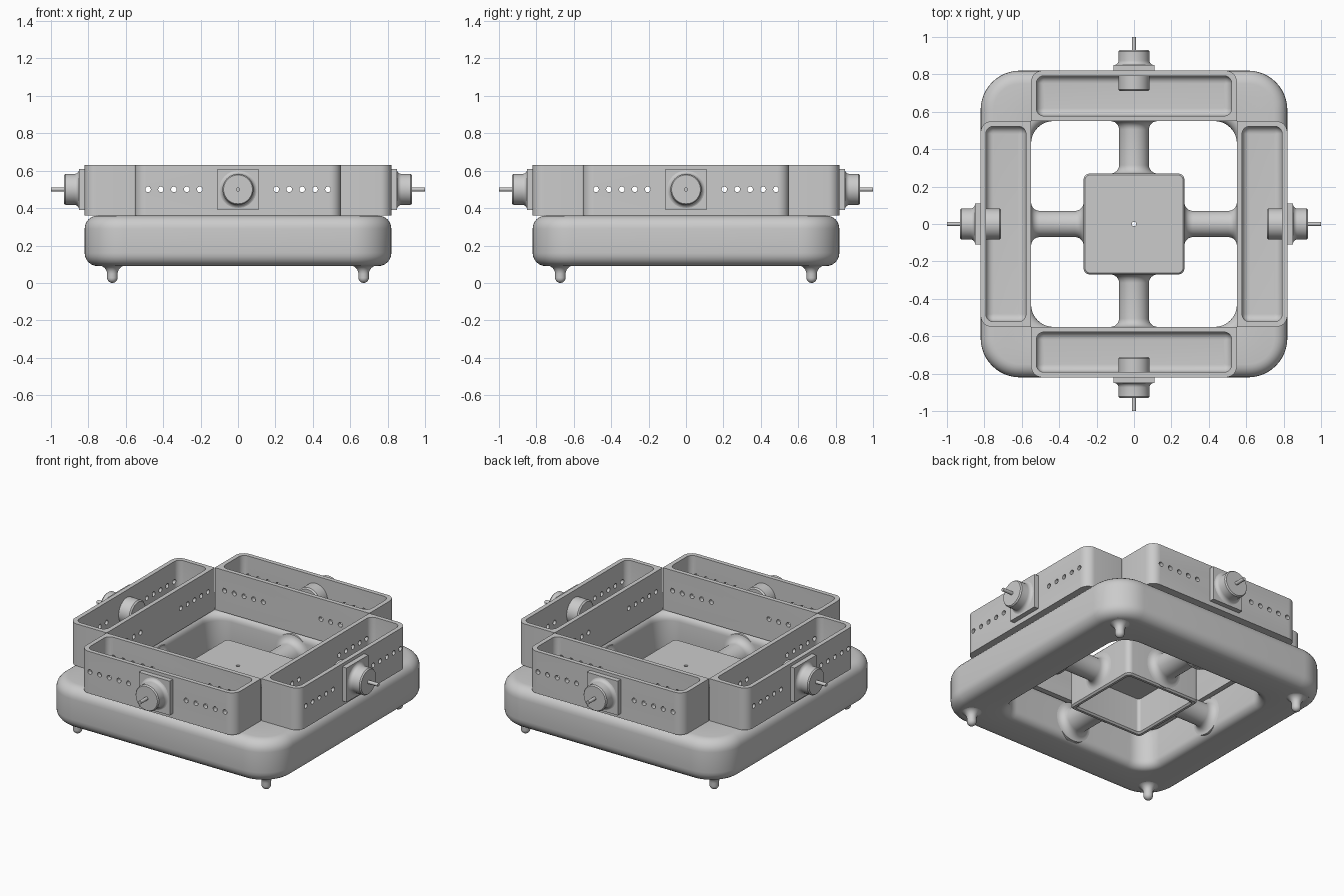
import bpy, bmesh
from math import sin, cos, pi, radians
from mathutils import Matrix, Vector

if "Cube" in bpy.data.objects:
    bpy.data.objects.remove(bpy.data.objects["Cube"])


def finish(name, bm):
    bmesh.ops.recalc_face_normals(bm, faces=bm.faces[:])
    me = bpy.data.meshes.new(name)
    bm.to_mesh(me)
    bm.free()
    ob = bpy.data.objects.new(name, me)
    bpy.context.collection.objects.link(ob)
    return ob


def smooth(ob, angle=35):
    bpy.ops.object.select_all(action='DESELECT')
    ob.select_set(True)
    bpy.context.view_layer.objects.active = ob
    bpy.ops.object.shade_smooth_by_angle(angle=radians(angle))


def rounded_rect(hx, hy, z, radii, n=8):
    # radii order: (+x+y, -x+y, -x-y, +x-y)
    pts = []
    for k, (sx, sy) in enumerate(((1, 1), (-1, 1), (-1, -1), (1, -1))):
        r = radii[k]
        for i in range(n + 1):
            a = k * pi / 2 + i / n * pi / 2
            pts.append((sx * (hx - r) + r * cos(a), sy * (hy - r) + r * sin(a), z))
    return pts


def loft(name, loops, closed):
    bm = bmesh.new()
    rings = [[bm.verts.new(p) for p in lp] for lp in loops]
    n = len(rings[0])
    pairs = list(zip(rings, rings[1:]))
    if closed:
        pairs.append((rings[-1], rings[0]))
    else:
        bm.faces.new(rings[0])
        bm.faces.new(rings[-1])
    for a, b in pairs:
        for i in range(n):
            j = (i + 1) % n
            bm.faces.new((a[i], a[j], b[j], b[i]))
    return finish(name, bm)


def lathe(name, profile, matrix, seg=40):
    loops = [[matrix @ Vector((r * cos(2 * pi * i / seg), r * sin(2 * pi * i / seg), z))
              for i in range(seg)] for r, z in profile]
    return loft(name, loops, False)


def arc(cx, cz, r, a0, a1, n=6):
    return [(cx + r * cos(radians(a0 + (a1 - a0) * i / n)),
             cz + r * sin(radians(a0 + (a1 - a0) * i / n))) for i in range(n + 1)]


def around(ob, count=4):
    # repeat a part around the z axis, sharing its mesh
    for k in range(1, count):
        c = ob.copy()
        c.name = f"{ob.name}_{k + 1}"
        c.matrix_world = Matrix.Rotation(k * 2 * pi / count, 4, 'Z')
        bpy.context.collection.objects.link(c)


# Base ring: rounded section carried round a rounded square
Z0, Z1, F = 0.09, 0.36, 0.07
section = (arc(.82 - F, Z0 + F, F, -90, 0) + arc(.82 - F, Z1 - F, F, 0, 90)
           + arc(.55 + .05, Z1 - .05, .05, 90, 180) + arc(.55 + .05, Z0 + .05, .05, 180, 270))
loops = []
for h, z in section:
    r = .21 - (.82 - h) if h > .7 else .12 + (h - .55)
    loops.append(rounded_rect(h, h, z, [r] * 4, 12))
smooth(loft("base_ring", loops, True))

# Central hub: open-bottomed box with a small hole in its top
hub = [(.012, .012, .355), (.262, .027, .355), (.27, .035, .347), (.27, .035, .10),
       (.26, .025, .09), (.245, .02, .09), (.235, .02, .10), (.235, .02, .32), (.012, .012, .32)]
smooth(loft("hub_box", [rounded_rect(h, h, z, [r] * 4) for h, r, z in hub], True))

# Flared arms between hub and ring
for axis, r in (("y", .08), ("x", .07)):
    f = .045
    prof = ([(r + f, .25)] + arc(r + f, .27 + f, f, -90, -180)
            + arc(r + f, .55 - f, f, 180, 90) + [(r + f, .57)])
    turn = Matrix.Rotation(-pi / 2, 4, 'X')
    if axis == "x":
        turn = Matrix.Rotation(pi / 2, 4, 'Z') @ turn
    arm = lathe("arm_" + axis, prof, Matrix.Translation((0, 0, .22)) @ turn)
    smooth(arm)
    around(arm, 2)

# Feet: flared pegs with round tips
foot_prof = ([(.001, 0)] + arc(0, .028, .028, -80, 0) + arc(.073, .048, .045, 180, 90) + [(.073, .11)])
foot = lathe("foot", foot_prof, Matrix.Translation((.672, .672, 0)), 24)
smooth(foot)
around(foot)

# Tray: open box, rounded on its outer corners
CY = -.685
outer_r = [.004, .004, .06, .06]
tray_loops = [rounded_rect(.55, .135, .36, outer_r), rounded_rect(.55, .135, .63, outer_r)]
tray_loops += [rounded_rect(.522, .107, .63, [.04] * 4)]
for d, z in arc(-.04, .425, .04, 0, -90):
    tray_loops.append(rounded_rect(.522 + d, .107 + d, z, [max(.04 + d, .008)] * 4))
tray = loft("tray", [[(x, y + CY, z) for x, y, z in lp] for lp in tray_loops], False)

# Rows of holes through both long walls of the tray
bm = bmesh.new()
for s in (-1, 1):
    for i in range(5):
        m = Matrix.Translation((s * (.205 + i * .069), CY, .5)) @ Matrix.Rotation(pi / 2, 4, 'X')
        bmesh.ops.create_cone(bm, cap_ends=True, segments=16, radius1=.015, radius2=.015,
                              depth=.4, matrix=m)
cutter = finish("hole_cutter", bm)
cutter.hide_render = True
mod = tray.modifiers.new("holes", 'BOOLEAN')
mod.operation = 'DIFFERENCE'
mod.solver = 'EXACT'
mod.object = cutter
bpy.context.view_layer.objects.active = tray
bpy.ops.object.modifier_apply(modifier=mod.name)
bpy.data.objects.remove(cutter)
smooth(tray)
around(tray)

# Motor: body through the wall, square flange and thin shaft
out = Matrix.Translation((0, 0, .5)) @ Matrix.Rotation(pi / 2, 4, 'X')
body = lathe("motor_body", [(.075, .71), (.083, .718), (.083, .82), (.105, .845), (.105, .85)]
             + arc(.107, .874, .024, -90, -180) + [(.083, .922), (.077, .93)], out)
shaft = lathe("motor_shaft", [(.011, .92), (.011, 1.0)], out, 16)
bm = bmesh.new()
bmesh.ops.create_cube(bm, size=1, matrix=Matrix.Translation((0, -.834, .5))
                      @ Matrix.Diagonal((.22, .034, .22, 1)))
flange = finish("motor_flange", bm)
for part in (body, shaft):
    smooth(part)
for part in (body, shaft, flange):
    around(part)
